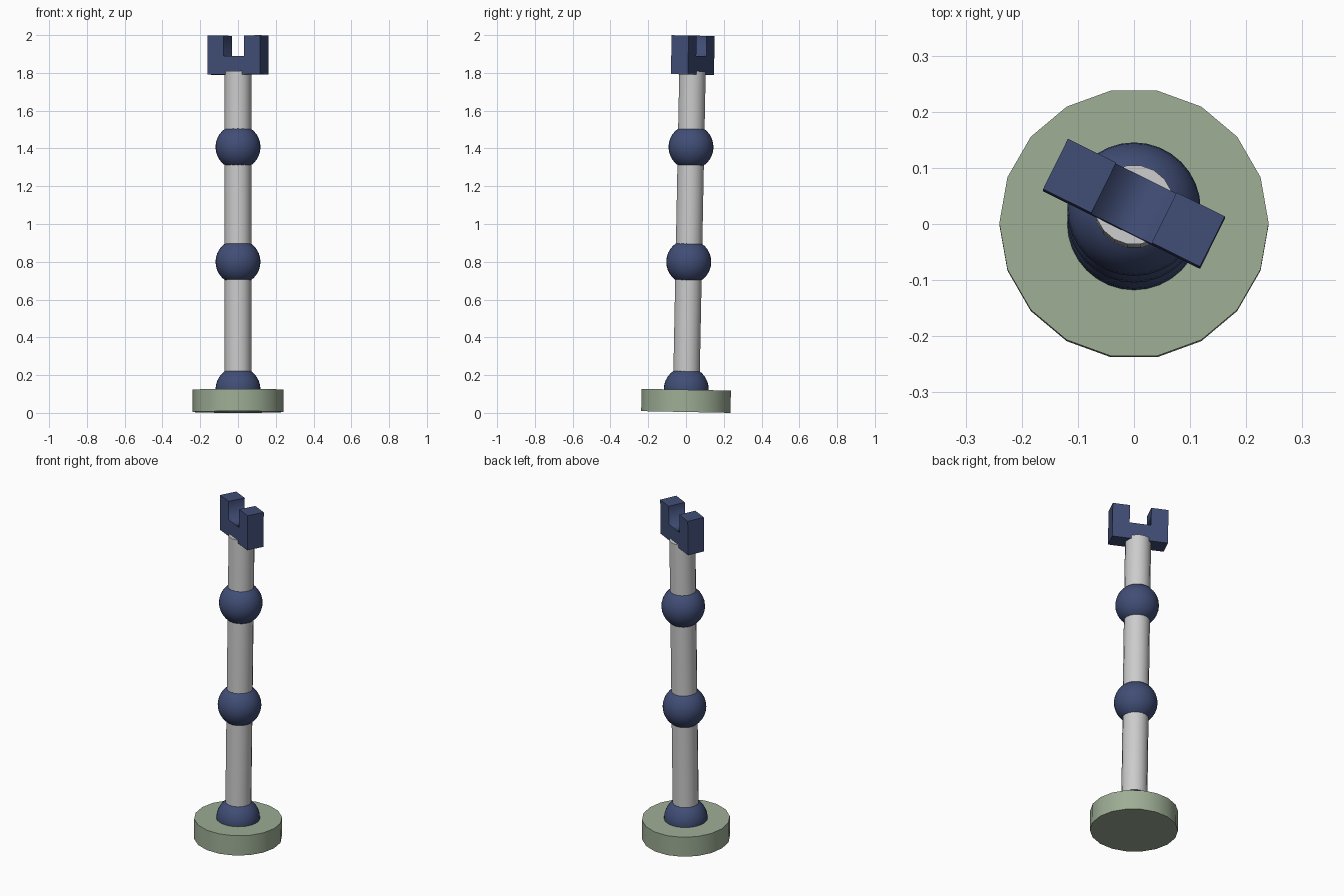
import bpy, bmesh
from math import radians
from mathutils import Matrix, Vector

if "Cube" in bpy.data.objects:
    bpy.data.objects.remove(bpy.data.objects["Cube"])

# The whole arm leans very slightly towards the back
LEAN = Matrix.Translation((0, -0.001, 0.0047)) @ Matrix.Rotation(radians(-1.12), 4, 'X')


def material(name, rgb):
    m = bpy.data.materials.new(name)
    m.diffuse_color = (*rgb, 1)
    m.use_nodes = True
    m.node_tree.nodes["Principled BSDF"].inputs["Base Color"].default_value = m.diffuse_color
    return m


GREEN = material("green_paint", (0.34, 0.42, 0.30))
BLUE = material("blue_paint", (0.052, 0.075, 0.18))


def finish(name, bm, mat=None, local=Matrix(), angle=35):
    bmesh.ops.recalc_face_normals(bm, faces=bm.faces)
    me = bpy.data.meshes.new(name)
    bm.to_mesh(me)
    bm.free()
    me.shade_smooth()
    if angle:
        me.set_sharp_from_angle(angle=radians(angle))
    if mat:
        me.materials.append(mat)
    ob = bpy.data.objects.new(name, me)
    bpy.context.collection.objects.link(ob)
    ob.matrix_world = LEAN @ local
    return ob


def cylinder(name, r, z0, z1, sides, mat=None):
    bm = bmesh.new()
    # first vertex lies on the x axis
    bmesh.ops.create_cone(bm, cap_ends=True, segments=sides, radius1=r, radius2=r,
                          depth=z1 - z0, matrix=Matrix.Translation((0, 0, (z0 + z1) / 2))
                          @ Matrix.Rotation(radians(90), 4, 'Z'))
    ang = min((v.co.xy.angle_signed(Vector((1, 0))) for v in bm.verts), key=abs)
    bmesh.ops.rotate(bm, verts=bm.verts, cent=(0, 0, 0), matrix=Matrix.Rotation(-ang, 3, 'Z'))
    return finish(name, bm, mat)


# Round foot
cylinder("base", 0.24, 0.0, 0.118, 18, GREEN)

# Ball joints
joints = [0.12, 0.795, 1.403]
for name, z in zip(("base_joint", "middle_joint", "upper_joint"), joints):
    bm = bmesh.new()
    bmesh.ops.create_uvsphere(bm, u_segments=32, v_segments=16, radius=0.119)
    finish(name, bm, BLUE, Matrix.Translation((0, 0, z)))

# Rods running from joint to joint and up to the gripper
for name, z0, z1 in zip(("lower_rod", "middle_rod", "upper_rod"), joints, joints[1:] + [1.805]):
    cylinder(name, 0.071, z0, z1, 18)

# U-shaped gripper, extruded from its profile
bm = bmesh.new()
half = [(0.156, 1.787), (0.156, 1.993), (0.06, 1.993), (0.06, 1.885)]
outline = half + [(-x, z) for x, z in reversed(half)]
face = bm.faces.new([bm.verts.new((x, -0.05, z)) for x, z in outline])
ext = bmesh.ops.extrude_face_region(bm, geom=[face])
bmesh.ops.translate(bm, vec=(0, 0.1, 0),
                    verts=[g for g in ext["geom"] if isinstance(g, bmesh.types.BMVert)])
bmesh.ops.recalc_face_normals(bm, faces=bm.faces)
# inner slot corners stay softly shaded, all other edges crisp
for e in bm.edges:
    e.smooth = all(abs(abs(v.co.x) - 0.06) < 1e-4 and v.co.z < 1.9 for v in e.verts) \
        and abs(e.verts[0].co.x - e.verts[1].co.x) < 1e-4
finish("gripper", bm, BLUE, Matrix.Rotation(radians(-26.3), 4, 'Z'), angle=0)
